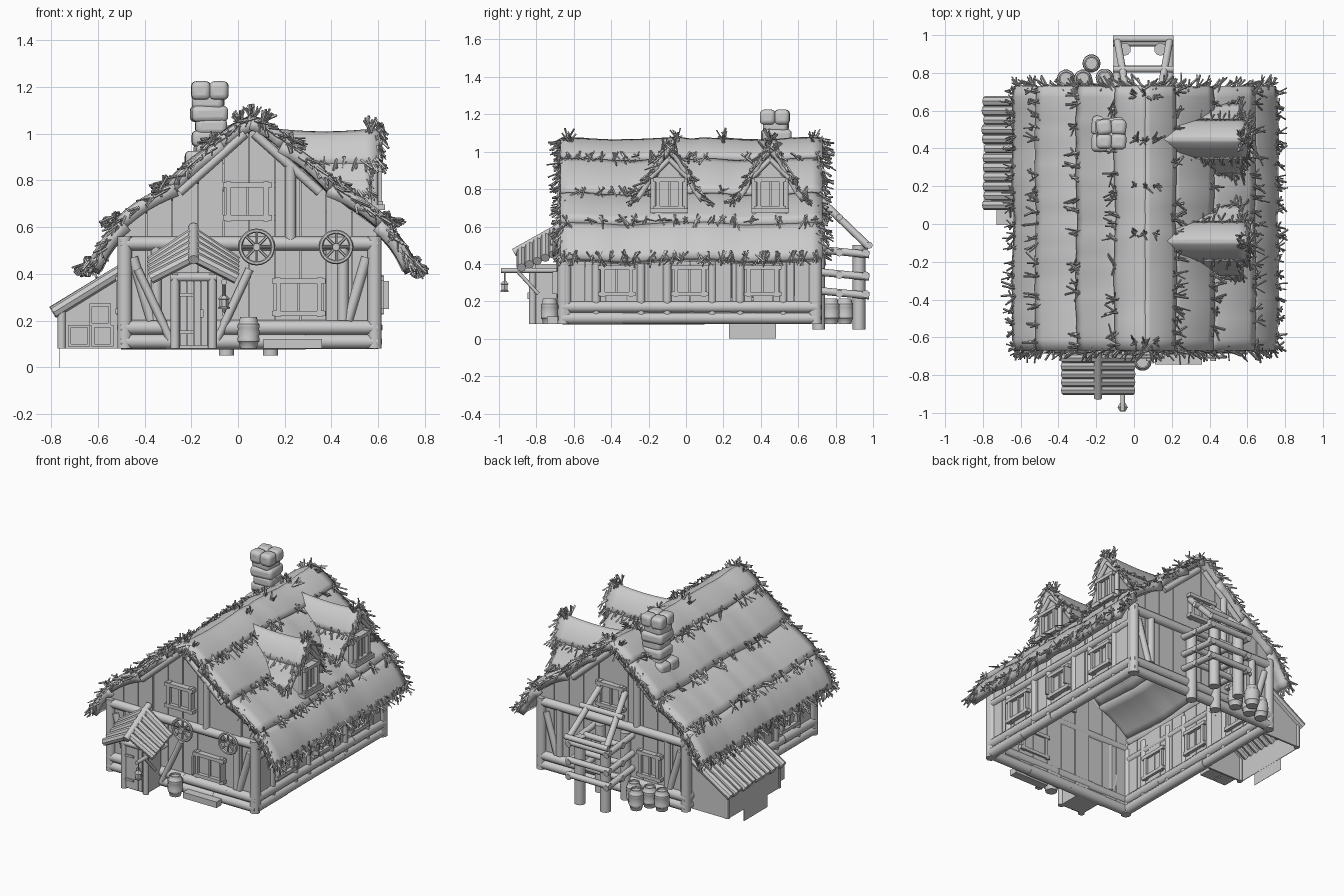
import bpy, bmesh, math, random
from mathutils import Vector as V, Matrix as X

if "Cube" in bpy.data.objects:
    bpy.data.objects.remove(bpy.data.objects["Cube"])

random.seed(4)
rnd = random.uniform
parts = {}
M = X()                       # current placement for helpers

def place(x, y, z=0, deg=0):
    global M
    M = X.Translation((x, y, z)) @ X.Rotation(math.radians(deg), 4, 'Z')

def bm_of(name):
    return parts.setdefault(name, bmesh.new())

def box(name, c, size, rot=None):
    m = M @ X.Translation(c) @ (rot or X()) @ X.Diagonal((*size, 1))
    bmesh.ops.create_cube(bm_of(name), size=1, matrix=m)

def log(name, a, b, r, n=10, at=None):
    a, b = V(a), V(b)
    q = (b - a).to_track_quat('Z', 'Y').to_matrix().to_4x4()
    bmesh.ops.create_cone(bm_of(name), cap_ends=True, segments=n, radius1=r, radius2=r,
                          depth=(b - a).length, matrix=(at or M) @ X.Translation((a + b) / 2) @ q)

def prism(name, pts, y, depth):
    bm = bm_of(name)              # polygon in local xz, pushed along y
    f = [bm.verts.new(M @ V((x, y, z))) for x, z in pts]
    g = [bm.verts.new(M @ V((x, y + depth, z))) for x, z in pts]
    bm.faces.new(f); bm.faces.new(g[::-1])
    for i in range(len(f)):
        j = (i + 1) % len(f)
        bm.faces.new((f[j], f[i], g[i], g[j]))

def lathe(name, c, prof, n=14):
    bm = bm_of(name)
    rings = [[bm.verts.new(M @ (V(c) + V((r * math.cos(k * math.tau / n), r * math.sin(k * math.tau / n), z))))
              for k in range(n)] for r, z in prof]
    for a, b in zip(rings, rings[1:]):
        for k in range(n):
            bm.faces.new((a[k], a[(k + 1) % n], b[(k + 1) % n], b[k]))
    bm.faces.new(rings[0][::-1]); bm.faces.new(rings[-1])

def sheet(name, fn, ns, nt, thick):
    bm = bmesh.new()
    g = [[bm.verts.new(fn(i / ns, j / nt)) for j in range(nt + 1)] for i in range(ns + 1)]
    for i in range(ns):
        for j in range(nt):
            bm.faces.new((g[i][j], g[i + 1][j], g[i + 1][j + 1], g[i][j + 1]))
    bm.normal_update()
    if sum(f.normal.z for f in bm.faces) < 0:
        bmesh.ops.reverse_faces(bm, faces=bm.faces[:])
    me = bpy.data.meshes.new(name); bm.to_mesh(me); bm.free()
    ob = bpy.data.objects.new(name, me); bpy.context.collection.objects.link(ob)
    s = ob.modifiers.new('thickness', 'SOLIDIFY'); s.thickness = thick; s.offset = -1

def straw(p, d, n=4, spread=.6, length=.07):      # always in world space
    for _ in range(n):
        v = (V(d).normalized() + V((rnd(-1, 1), rnd(-1, 1), rnd(-.7, .7))) * spread).normalized()
        a = V(p) + V((rnd(-1, 1), rnd(-1, 1), rnd(-.5, .5))) * .012
        log('straw', a - v * length * .35, a + v * length * rnd(.35, .8), rnd(.003, .006), 4, X())

# --- main thatched roof: overlapping bulging tiers on both slopes
CX, Y0, Y1 = .06, -.67, .73
PROF = [(0, 1.07), (.15, .965), (.35, .78), (.57, .625), (.685, .43)]
def roof_z(d):
    for (a, za), (b, zb) in zip(PROF, PROF[1:]):
        if d <= b: return za + (zb - za) * (d - a) / (b - a)
    return PROF[-1][1]

for side in (-1, 1):
    for k, ((a, za), (b, zb)) in enumerate(zip(PROF, PROF[1:])):
        nrm = V((za - zb, b - a)).normalized()
        wob = [rnd(-.005, .005) for _ in range(25)]
        def tier(s, t):
            bulge = .02 * math.sin(math.pi * min(1, s * .85 + .1)) + .01 * s
            bulge += .014 * abs(math.sin(t * math.tau)) ** .5 + wob[round(t * 24)]
            lap = .02 if k else 0
            return V((CX + side * (a - lap + (b - a + lap) * s + nrm.x * bulge * (1 if k else s)),
                      Y0 + (Y1 - Y0) * t, za + (zb - za) * s + nrm.y * bulge - .012 + .01 * math.cos(t * 4 * math.pi)))
        sheet('thatch_tier', tier, 6, 24, .055)
        down = V((side * (b - a), 0, zb - za))
        for j in range(22):         # straw fringe under each tier
            if k == 3 or rnd(0, 1) < .75:
                p = V((CX + side * (b + .018), Y0 + (Y1 - Y0) * (j + rnd(.2, .8)) / 22, zb + .012))
                straw(p, down, 6 if k == 3 else 4, .8, .085)
        for y, s in ((Y0, -1), (Y1, 1)):   # gable edge fringe
            for j in range(4):
                t = (j + rnd(.2, .8)) / 4
                p = V((CX + side * (a + (b - a) * t), y, za + (zb - za) * t))
                straw(p, down.normalized() + V((0, s * .9, 0)), 6, .6, .09)
for y in (-.62, -.05, .2, .45, .68):   # ridge tufts
    for dx in (-.05, 0, .05):
        straw((CX + dx, y, 1.075 - abs(dx) * .4), (dx * 12, 0, 1), 6, .7, .075)

# --- windows and wall builder, drawn facing local -y
def window(x, z, w, h, y=0, shutters=False):
    box('window_pane', (x, y, z), (w, .02, h))
    for s in (-1, 1):
        box('window_frame', (x + s * w / 2, y, z), (.022, .065, h + .03))
        box('window_frame', (x, y, z + s * h / 2), (w + .05, .07, .022))
        if shutters:
            box('shutter', (x + s * (w / 2 + .012), y - .03, z), (.012, .055, h * .85))
    box('window_bar', (x, y, z), (.012, .045, h))

def log_courses(half, y):
    for z, off in ((.11, 0), (.17, .1)):
        cuts = [-half] + [c for c in (-.36 + off, -.08 + off, .24 + off) if abs(c) < half] + [half]
        for a, b in zip(cuts, cuts[1:]):
            log('base_logs', (a, y, z), (b, y, z), rnd(.029, .034))

def gable(y, deg):
    place(.05, y, 0, deg)
    n = 10
    for i in range(n):
        a, b = -.55 + 1.1 * i / n, -.55 + 1.1 * (i + 1) / n
        za, zb = (roof_z(abs(v)) - .045 for v in (a, b))
        prism('wall_planks', [(a, .1), (b - .004, .1), (b - .004, zb), (a, za)], rnd(-.005, .005), .02)
    log_courses(.55, 0)
    for s in (-1, 1):
        log('corner_post', (s * .535, 0, .08), (s * .535, 0, .56), .032)
        log('wall_post', (s * .4, 0, .2), (s * .4, 0, .53), .024)
        log('wall_brace', (s * .42, 0, .2), (s * .5, 0, .47), .022)
        log('gable_rafter', (s * .02, 0, 1.0), (s * .3, 0, .75), .02)
    log('tie_beam', (-.55, 0, .53), (.55, 0, .53), .03)
    log('wall_post', (.175, 0, .53), (.175, 0, .86), .024)
    window(-.01, .71, .16, .14)

gable(-.655, 0)
window(.21, .30, .18, .14, 0, True)
gable(.695, 180)
window(.28, .32, .13, .15)

for x, deg in ((.59, 90), (-.49, -90)):
    place(x, .02, 0, deg)
    for i in range(12):
        w = 1.34 / 12
        box('wall_planks', (-.67 + w * (i + .5), .005 + rnd(-.004, .004), .32), (w - .004, .02, .46))
    log_courses(.68, .004)
    log('tie_beam', (-.68, 0, .45), (.68, 0, .45), .024)
    for k, u in enumerate((-.66, -.5, -.26, -.12, .12, .27, .5, .66)):
        log('wall_post', (u, .004, .1), (u, .004, .52), .028 if k in (0, 7) else .023)
    for u in (-.39, 0, .39):
        window(u, .31, .15, .14, 0, deg == 90 and u == 0)

# --- dormers on the right slope: steep two-tier thatch hood
DP = [[(0, 1.025), (.04, .99), (.075, .94), (.105, .875)],
      [(.07, .9), (.115, .86), (.15, .80), (.19, .745)]]
for yc in (-.09, .45):
    place(.575, yc, 0, 90)
    prism('dormer_wall', [(-.09, .66), (.09, .66), (.09, .86), (0, .98), (-.09, .86)], 0, .22)
    window(0, .775, .12, .15, -.01)
    box('dormer_sill', (0, -.03, .685), (.2, .05, .025))
    for s in (-1, 1):
        log('dormer_post', (s * .085, -.01, .66), (s * .085, -.01, .86), .015)
        log('dormer_rafter', (0, -.015, .96), (s * .1, -.015, .86), .014)
        for k, pts in enumerate(DP):
            def hood(a, t):
                i = min(2, int(a * 3)); f = a * 3 - i
                d = pts[i][0] + (pts[i + 1][0] - pts[i][0]) * f
                z = pts[i][1] + (pts[i + 1][1] - pts[i][1]) * f
                back = CX + max(.07, (1.02 - z) * 1.2)
                front = .61 - .03 * k - .01 * a
                return V((back + (front - back) * t, yc + s * d, z - .015 * math.sin(t * math.pi) * (1 - a) * (1 - k)))
            sheet('dormer_thatch', hood, 6, 8, .028)
            for j in range(5):
                straw(hood(j / 4, 1), (.3, s * .6, -.7), 4, .6, .075)
            for j in range(7):
                straw(hood(1, .1 + .9 * j / 7), (.2, s * .6, -.7), 3, .7, .075)
    for dy in (-.03, 0, .03):      # tuft on dormer ridge end
        straw((.57, yc + dy, 1.025), (.1, dy * 14, 1), 5, .7, .07)

# --- chimney of stacked round stones
place(-.12, .475)
def stone(x, y, z, w, h):
    box('chimney_stones', (x, y, z), (w, w * rnd(.92, 1.05), h), X.Rotation(rnd(-.15, .15), 4, 'Z'))
for x in (-.045, .045):
    for y in (-.045, .045):
        stone(x - .01, y, .84 - x * .6, .1, .12)
        stone(x * .85, y * .85, 1.185, .082, .08)
for i in range(7):
    stone(rnd(-.008, .008), rnd(-.008, .008), .82 + i * .053, .135 + .02 * (i % 2), .07)

# --- entrance porch: enclosed box, door, sloping log gable roof
place(-.19, -.67)
box('porch_body', (0, -.07, .24), (.17, .15, .32))
for i in range(4):
    box('door_boards', (-.045 + .03 * i, -.152, .23), (.028, .018, .28))
for s in (-1, 1):
    log('door_post', (s * .08, -.15, .08), (s * .08, -.15, .4), .02)
    log('porch_brace', (s * .24, -.005, .42), (s * .1, -.005, .12), .018)
    for i in range(5):
        t = i / 4
        zr = .575 - .1 * t
        log('porch_roof_logs', (0, -.04 - .17 * t, zr), (s * .185, -.04 - .17 * t, zr - .125 + .03 * t), .025, 8)
for z in (.15, .31):
    box('door_hinge', (-.03, -.165, z), (.06, .01, .014))
box('door_handle', (.035, -.168, .23), (.015, .02, .035))
log('door_lintel', (-.1, -.15, .385), (.1, -.15, .385), .02)
log('porch_ridge', (0, 0, .6), (0, -.25, .46), .022)

# --- lantern on its arm
place(-.06, -.97)
log('lantern_arm', (0, -.02, .365), (0, .3, .365), .013)
log('lantern_brace', (0, .07, .36), (0, .18, .24), .01)
log('lantern_hook', (0, 0, .365), (0, 0, .3), .004, 6)
lathe('lantern', (0, 0, .25), [(.024, 0), (.026, .008), (.019, .01), (.019, .04), (.027, .042), (.01, .058)], 6)

# --- barrels, step, wheels
place(0, 0)
for x, y in ((.045, -.73), (-.36, .77), (-.225, .85), (-.155, .775), (-.27, .77)):
    lathe('barrel', (x, y, .08), [(.036, 0), (.04, .025), (.046, .03), (.047, .045), (.045, .05), (.048, .068), (.045, .086),
                                  (.047, .09), (.046, .105), (.04, .11), (.036, .135), (.029, .135), (.029, .125)])
box('front_step', (.235, -.715, .1), (.25, .055, .04))
for x, r in ((.08, .07), (.42, .065)):
    bpy.ops.mesh.primitive_torus_add(major_radius=r, minor_radius=.009, major_segments=24, minor_segments=6,
                                     location=(x, -.705, .515), rotation=(math.pi / 2, 0, 0))
    bpy.context.object.name = 'wheel_rim'
    log('wheel_hub', (x, -.725, .515), (x, -.68, .515), .016)
    for k in range(8):
        a = k * math.pi / 4
        log('wheel_spokes', (x, -.705, .515), (x + r * math.cos(a), -.705, .515 + r * math.sin(a)), .006, 6)

# --- rear log rack with leaning frame
for x in (-.05, .14):
    for y in (.71, .925):
        log('rack_post', (x, y, .05), (x, y, .5), .034)
for z in (.24, .34, .46):
    for x in (-.09, .19):
        log('rack_rail', (x, .68, z + .02), (x, .98, z - .01), .02)
    for y in (.82, .96):
        log('rack_rail', (-.11, y, z), (.21, y, z), .02)
for s in (-1, 1):
    log('rack_rafter', (.05 + s * .14, .98, .49), (.05 + s * .09, .7, .76), .02)
for y, z in ((.82, .65), (.98, .5)):
    log('rack_crossbar', (-.11, y, z), (.21, y, z), .018)

# --- lean-to shed with log roof and open crates on the left
for i in range(12):
    y = .1 + i * .05
    log('shed_roof_logs', (-.795 + rnd(0, .015), y, .235), (-.49, y, .42), .027, 8)
for y in (.1, .64):
    prism('shed_end_wall', [(-.77, .08), (-.5, .08), (-.5, .39), (-.77, .23)], y, .012)
    log('shed_post', (-.755, y, .08), (-.755, y, .24), .018)
box('shed_side', (-.765, .37, .155), (.004, .54, .15))
box('shed_side', (-.765, .355, .04), (.002, .25, .08))
for x, z in ((-.68, .135), (-.58, .135), (-.59, .225)):
    box('crate_back', (x, .09, z), (.085, .01, .085))
    for s in (-1, 1):
        box('crate', (x + s * .041, .045, z), (.012, .1, .092))
        box('crate', (x, .045, z + s * .041), (.092, .1, .012))

# --- turn the collected parts into objects
for name, bm in parts.items():
    me = bpy.data.meshes.new(name)
    bmesh.ops.recalc_face_normals(bm, faces=bm.faces[:])
    bm.to_mesh(me); bm.free()
    ob = bpy.data.objects.new(name, me); bpy.context.collection.objects.link(ob)
    if name == 'chimney_stones':
        b = ob.modifiers.new('round', 'BEVEL'); b.width = .022; b.segments = 3
bpy.ops.object.select_all(action='SELECT')
bpy.context.view_layer.objects.active = bpy.context.selected_objects[0]
bpy.ops.object.shade_smooth_by_angle(angle=math.radians(42))
